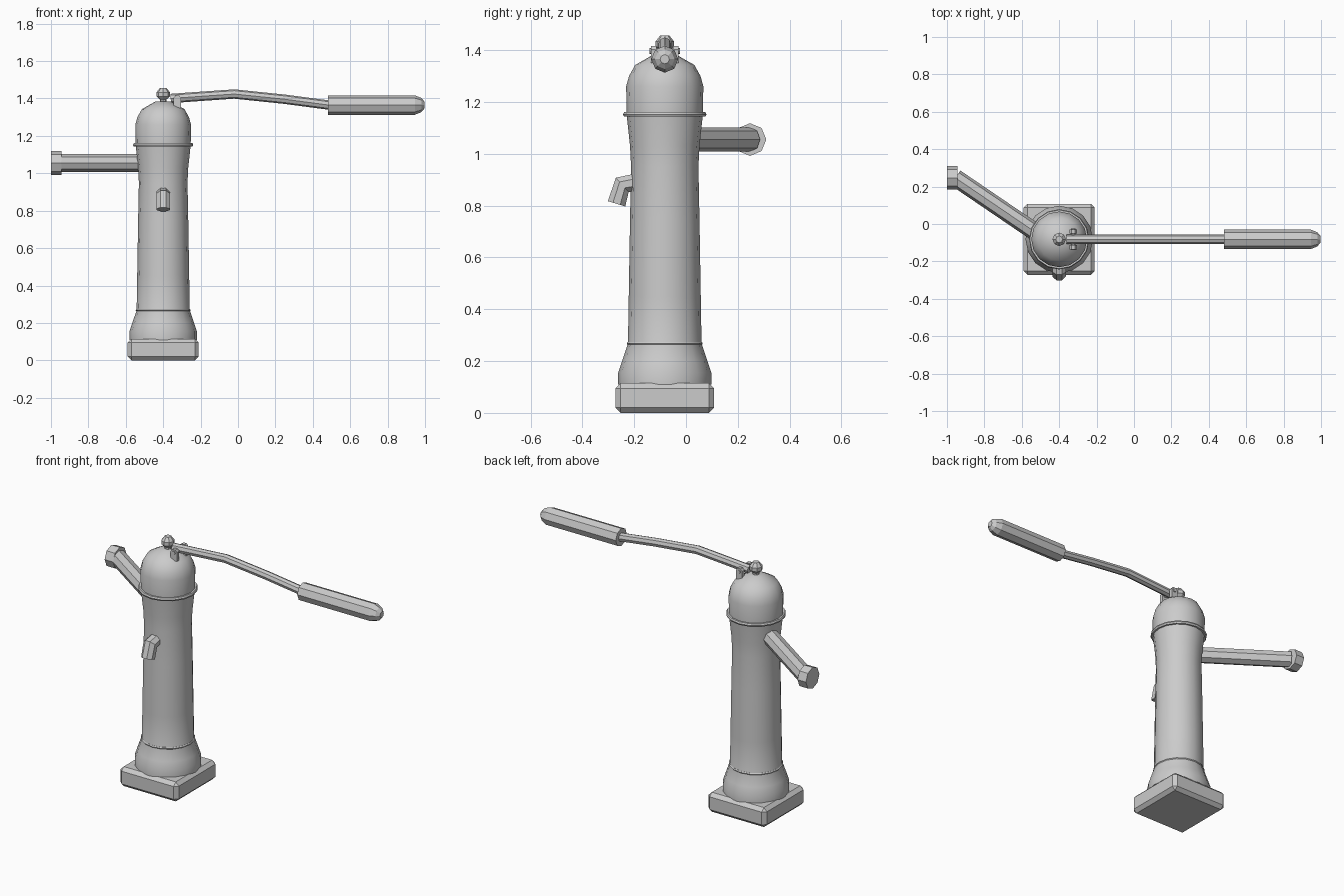
import bpy, bmesh, math
from mathutils import Vector

if "Cube" in bpy.data.objects:
    bpy.data.objects.remove(bpy.data.objects["Cube"])

CX, CY = -0.4, -0.082

metal = bpy.data.materials.new("grey_metal")
metal.use_nodes = True
metal.diffuse_color = (0.6, 0.6, 0.6, 1)
metal.node_tree.nodes["Principled BSDF"].inputs["Base Color"].default_value = (0.6, 0.6, 0.6, 1)


def finish(name, bm, smooth=None):
    bmesh.ops.recalc_face_normals(bm, faces=bm.faces)
    mesh = bpy.data.meshes.new(name)
    bm.to_mesh(mesh)
    bm.free()
    mesh.materials.append(metal)
    ob = bpy.data.objects.new(name, mesh)
    bpy.context.collection.objects.link(ob)
    if smooth:
        bpy.ops.object.select_all(action='DESELECT')
        ob.select_set(True)
        bpy.context.view_layer.objects.active = ob
        bpy.ops.object.shade_smooth_by_angle(angle=math.radians(smooth))
    return ob


def skin(bm, rings):
    """Join rings of points into a capped tube."""
    rings = [[bm.verts.new(p) for p in ring] for ring in rings]
    n = len(rings[0])
    for a, b in zip(rings, rings[1:]):
        for i in range(n):
            j = (i + 1) % n
            bm.faces.new((a[i], a[j], b[j], b[i]))
    bm.faces.new(rings[0])
    bm.faces.new(rings[-1])


def lathe(name, profile, sides, smooth=None):
    bm = bmesh.new()
    angles = [math.tau * i / sides for i in range(sides)]
    skin(bm, [[(CX + r * math.cos(a), CY + r * math.sin(a), z) for a in angles]
              for r, z in profile])
    return finish(name, bm, smooth)


def tube(name, path, radii, sides, turn=0.0):
    """Sweep a polygon along a path, mitred at its bends."""
    pts = [Vector(p) for p in path]
    bm = bmesh.new()
    rings = []
    for k, p in enumerate(pts):
        before = (p - pts[k - 1]).normalized() if k else (pts[1] - p).normalized()
        after = (pts[k + 1] - p).normalized() if k < len(pts) - 1 else before
        t = (before + after).normalized()
        ref = Vector((1, 0, 0)) if abs(t.x) < 0.1 else Vector((0, 0, 1))
        u = (ref - t * ref.dot(t)).normalized()
        v = t.cross(u)
        rings.append([p + radii[k] * (u * math.cos(a) + v * math.sin(a))
                      for a in (math.tau * i / sides + turn for i in range(sides))])
    skin(bm, rings)
    return finish(name, bm)


# Square foot with chamfered edges
bm = bmesh.new()
bmesh.ops.create_cube(bm, size=1)
for v in bm.verts:
    v.co = (CX + v.co.x * 0.38, CY + v.co.y * 0.38, 0.0575 + v.co.z * 0.115)
bmesh.ops.bevel(bm, geom=bm.edges[:], offset=0.02, segments=1, affect='EDGES')
finish("base_block", bm)

# Flared column, waisted near the top, with domed cap
lathe("pump_body", [(0.18, 0.11), (0.18, 0.155), (0.165, 0.2), (0.142, 0.268),
                    (0.139, 0.45), (0.134, 0.75), (0.13, 0.95), (0.134, 1.03),
                    (0.147, 1.15)], 16, 40)
lathe("domed_cap", [(0.147, 1.15), (0.149, 1.26), (0.138, 1.3),
                    (0.114, 1.343), (0.04, 1.385)], 16, 40)

# Raised collars
for name, r, z, h in (("lower_collar", 0.147, 0.268, 0.006),
                      ("upper_collar", 0.161, 1.152, 0.009)):
    lathe(name, [(r - 0.02, z - h), (r - 0.004, z - h), (r, z),
                 (r - 0.004, z + h), (r - 0.02, z + h)], 16, 40)

# Top knob
lathe("top_knob", [(0.018, 1.375), (0.018, 1.395), (0.036, 1.412),
                   (0.036, 1.433), (0.018, 1.456)], 8)

# Rear water pipe and its flange
tube("side_pipe", [(CX, -0.13, 1.055), (-0.955, 0.247, 1.055)], [0.047] * 2, 8)
tube("pipe_flange", [(-1, 0.247, 1.055), (-0.945, 0.247, 1.055)], [0.063] * 2, 8)

# Bent front spout
tube("spout", [(CX, -0.18, 0.892), (CX, -0.246, 0.88), (CX, -0.268, 0.807)],
     [0.037, 0.04, 0.038], 8, math.pi / 8)

# Pump lever and grip
tube("lever", [(-0.36, CY, 1.4), (-0.25, CY, 1.408), (-0.02, CY, 1.424),
               (0.25, CY, 1.396), (0.5, CY, 1.363)], [0.025] * 5, 8)
tube("lever_grip", [(0.48, CY, 1.365), (0.945, CY, 1.365), (0.98, CY, 1.365),
                    (0.997, CY, 1.365)], [0.052, 0.052, 0.038, 0.018], 8)

# Lever hinge: two rounded lugs and a pin
for name, side in (("left_lug", 1), ("right_lug", -1)):
    y = CY + side * 0.042
    bm = bmesh.new()
    outline = [(-0.02, 1.35), (0.02, 1.35), (0.02, 1.403),
               (0.01, 1.416), (-0.01, 1.416), (-0.02, 1.403)]
    skin(bm, [[(-0.325 + x, y + d, z) for x, z in outline] for d in (-0.011, 0.011)])
    finish(name, bm)
tube("hinge_pin", [(-0.325, CY - 0.058, 1.397), (-0.325, CY + 0.058, 1.397)],
     [0.011] * 2, 8)
